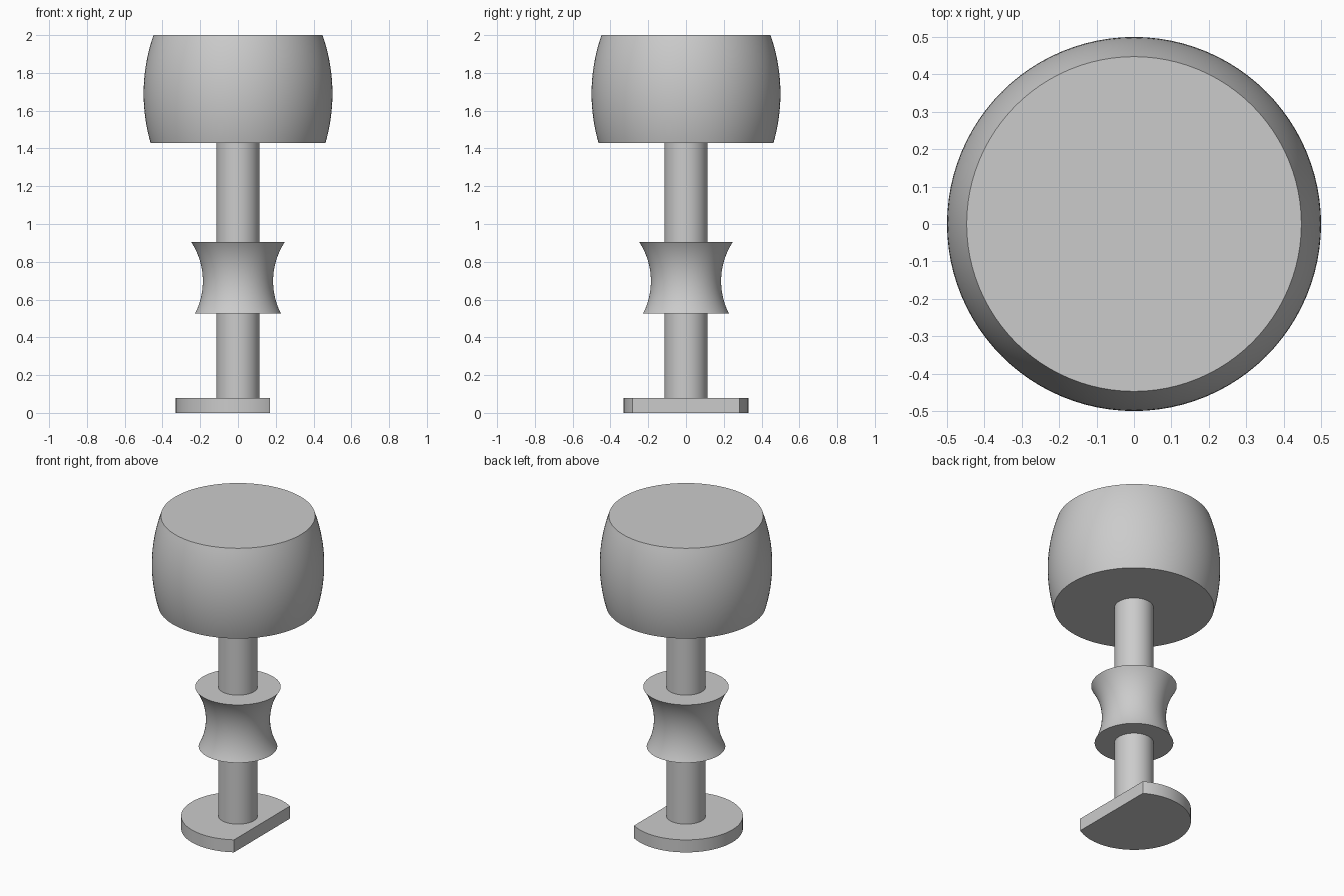
import bpy
import bmesh
import math

if "Cube" in bpy.data.objects:
    bpy.data.objects.remove(bpy.data.objects["Cube"])

SEGMENTS = 96

grey = bpy.data.materials.new("plain_grey")
grey.use_nodes = True
grey.diffuse_color = (0.6, 0.6, 0.6, 1)
grey.node_tree.nodes["Principled BSDF"].inputs["Base Color"].default_value = (0.6, 0.6, 0.6, 1)


def arc_profile(z0, z1, z_mid, r_mid, bend, steps=24):
    """Radius and height along a circular arc; positive bend bulges outwards."""
    points = []
    for i in range(steps + 1):
        z = z0 + (z1 - z0) * i / steps
        sag = abs(bend) - math.sqrt(bend ** 2 - (z - z_mid) ** 2)
        points.append((r_mid - math.copysign(sag, bend), z))
    return points


def turned_part(name, profile, flat_x=None):
    """Revolve a profile about z, cap both ends, and optionally cut a flat side."""
    bm = bmesh.new()
    rings = []
    for r, z in profile:
        angles = [math.tau * i / SEGMENTS for i in range(SEGMENTS)]
        rings.append([bm.verts.new((r * math.cos(a), r * math.sin(a), z)) for a in angles])
    for low, high in zip(rings, rings[1:]):
        for i in range(SEGMENTS):
            j = (i + 1) % SEGMENTS
            bm.faces.new((low[i], low[j], high[j], high[i]))
    bm.faces.new(rings[0][::-1])
    bm.faces.new(rings[-1])
    if flat_x is not None:
        cut = bmesh.ops.bisect_plane(
            bm, geom=bm.verts[:] + bm.edges[:] + bm.faces[:],
            plane_co=(flat_x, 0, 0), plane_no=(1, 0, 0), clear_outer=True)
        edges = [e for e in cut["geom_cut"] if isinstance(e, bmesh.types.BMEdge)]
        bmesh.ops.holes_fill(bm, edges=edges)
    bmesh.ops.recalc_face_normals(bm, faces=bm.faces[:])
    mesh = bpy.data.meshes.new(name)
    bm.to_mesh(mesh)
    bm.free()
    mesh.materials.append(grey)
    obj = bpy.data.objects.new(name, mesh)
    bpy.context.collection.objects.link(obj)
    bpy.ops.object.select_all(action="DESELECT")
    obj.select_set(True)
    bpy.context.view_layer.objects.active = obj
    bpy.ops.object.shade_smooth_by_angle(angle=math.radians(30))


# Foot disc with one flat side
turned_part("foot", [(0.33, 0), (0.33, 0.08)], flat_x=0.17)
# Straight shaft, seated in the foot and the head
turned_part("shaft", [(0.114, 0.04), (0.114, 1.45)])
# Waisted collar around the shaft
turned_part("collar", arc_profile(0.525, 0.905, 0.698, 0.186, -0.378))
# Barrel-shaped head
turned_part("head", arc_profile(1.43, 2.0, 1.69, 0.5, 0.94))
